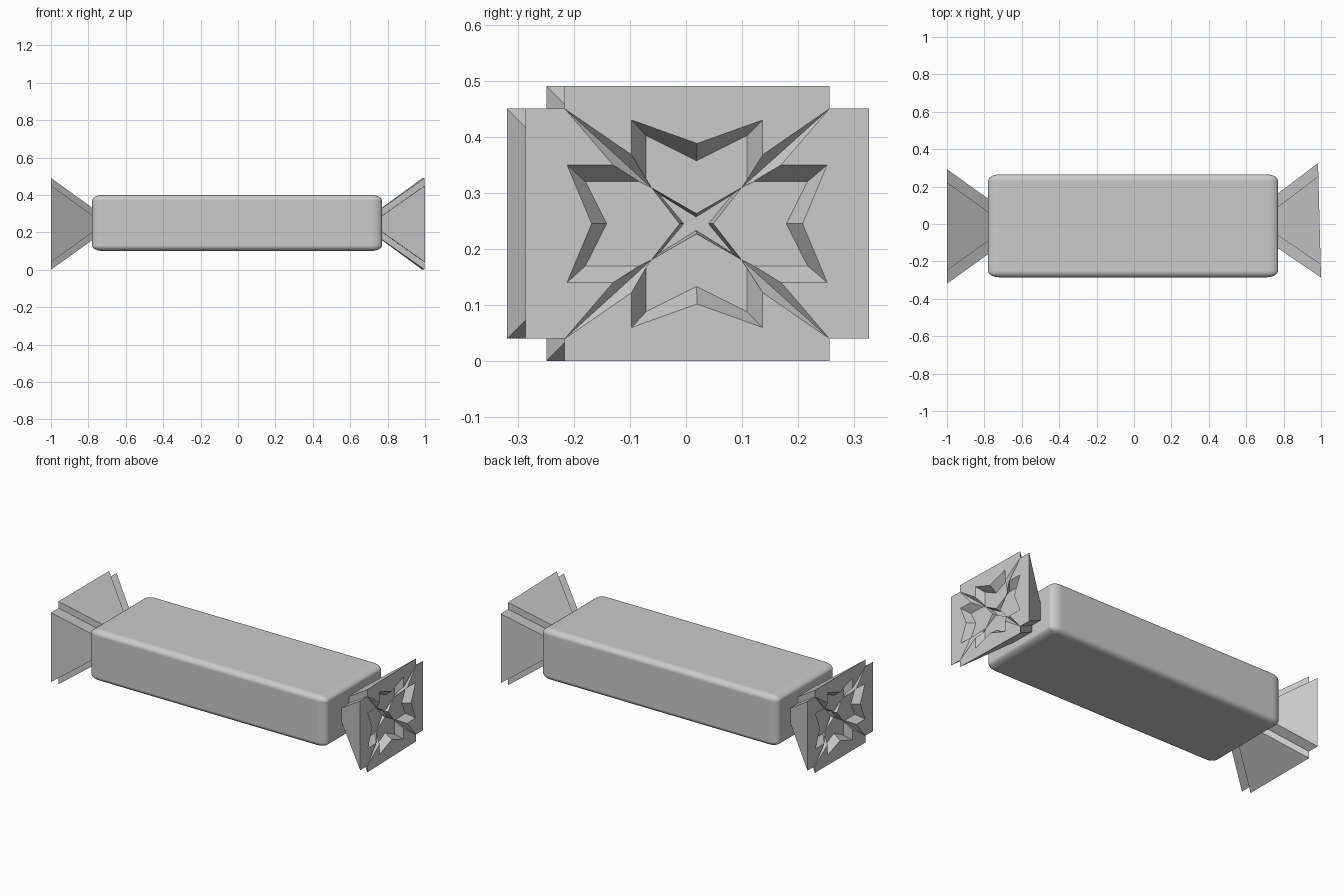
import bpy, bmesh, math

cube = bpy.data.objects.get("Cube")
if cube:
    bpy.data.objects.remove(cube, do_unlink=True)

GREY = (0.6, 0.6, 0.6, 1)
mat = bpy.data.materials.new("wrapper grey")
mat.use_nodes = True
mat.diffuse_color = GREY
mat.node_tree.nodes["Principled BSDF"].inputs["Base Color"].default_value = GREY


def add_object(name, bm):
    mesh = bpy.data.meshes.new(name)
    bmesh.ops.recalc_face_normals(bm, faces=bm.faces)
    bm.to_mesh(mesh)
    bm.free()
    mesh.materials.append(mat)
    obj = bpy.data.objects.new(name, mesh)
    bpy.context.collection.objects.link(obj)
    return obj


# Rounded bar: unit bevel, squashed differently along each axis
radius = (0.06, 0.035, 0.03)
size = (1.55, 0.55, 0.30)
bm = bmesh.new()
bmesh.ops.create_cube(bm, size=1)
bmesh.ops.scale(bm, vec=[s / r for s, r in zip(size, radius)], verts=bm.verts)
bar = add_object("wrapped_bar", bm)
bar.scale = radius
bar.location = (-0.005, -0.01, 0.25)
for face in bar.data.polygons:
    face.use_smooth = True
bevel = bar.modifiers.new("rounded edges", 'BEVEL')
bevel.width = 1
bevel.segments = 6
bevel.harden_normals = True


def around(quarter):
    """Repeat a quarter outline (top middle to side middle) all the way round."""
    right = quarter + [(y, -z) for y, z in reversed(quarter[:-1])]
    return right + [(-y, z) for y, z in reversed(right[1:-1])]


def ring(bm, points, x):
    return [bm.verts.new((x, y, z)) for y, z in points]


def bridge(bm, a, b):
    n = len(a)
    for i in range(n):
        bm.faces.new((a[i], a[(i + 1) % n], b[(i + 1) % n], b[i]))


def span(loop, start, end):
    """Closed-loop slice from start to end, inclusive."""
    n = len(loop)
    return [loop[i % n] for i in range(start, (end if end > start else end + n) + 1)]


def plus(inset):
    w, h, cw, ch = (v - inset for v in (0.306, 0.245, 0.236, 0.205))
    return [(cw, h), (cw, ch), (w, ch), (w, -ch), (cw, -ch), (cw, -h),
            (-cw, -h), (-cw, -ch), (-w, -ch), (-w, ch), (-cw, ch), (-cw, h)]


# Fishtail recess with slits running to the notched corners
MOUTH = [(0, 0.143), (0.117, 0.185), (0.117, 0.123), (0.236, 0.205),
         (0.150, 0.105), (0.232, 0.105), (0.188, 0)]
FLOOR = [(0, 0.112), (0.090, 0.157), (0.090, 0.078), (0.080, 0.064),
         (0.102, 0.075), (0.198, 0.075), (0.160, 0)]
STAR = [(0, 0.018), (0.080, 0.064), (0.030, 0)]
PIT = [(0, 0.012), (0.066, 0.053), (0.022, 0)]


def wrapper_end(name, location, angle):
    bm = bmesh.new()
    # Flared outside, starting inside the bar
    neck = ring(bm, plus(0.17), -0.015)
    rim = ring(bm, plus(0), 0.222)
    bridge(bm, neck, rim)
    bm.faces.new(neck)
    # Recess walls, sharing the four notch corners with the rim
    mouth = ring(bm, around(MOUTH), 0.222)
    floor = ring(bm, around(FLOOR), 0.18)
    bridge(bm, mouth, floor)
    star = ring(bm, around(STAR), 0.18)
    pit = ring(bm, around(PIT), 0.15)
    bridge(bm, star, pit)
    bm.faces.new(pit)
    # Four flaps of the end face and four lobes of the recess floor
    for k in range(4):
        corner = 3 + 6 * k
        nxt = corner + 6
        flap = span(rim, 1 + 3 * k, 4 + 3 * k)
        bm.faces.new(flap + span(mouth, corner, nxt)[::-1][1:-1])
        bm.faces.new(span(floor, corner, nxt) + [star[(2 + 2 * k) % 8]])
    bmesh.ops.remove_doubles(bm, verts=bm.verts, dist=0.0005)
    end = add_object(name, bm)
    end.location = location
    end.rotation_euler.z = math.radians(angle)


wrapper_end("left_wrapper_end", (0.77, 0.014, 0.245), 1.5)
wrapper_end("right_wrapper_end", (-0.778, -0.013, 0.245), 180)
